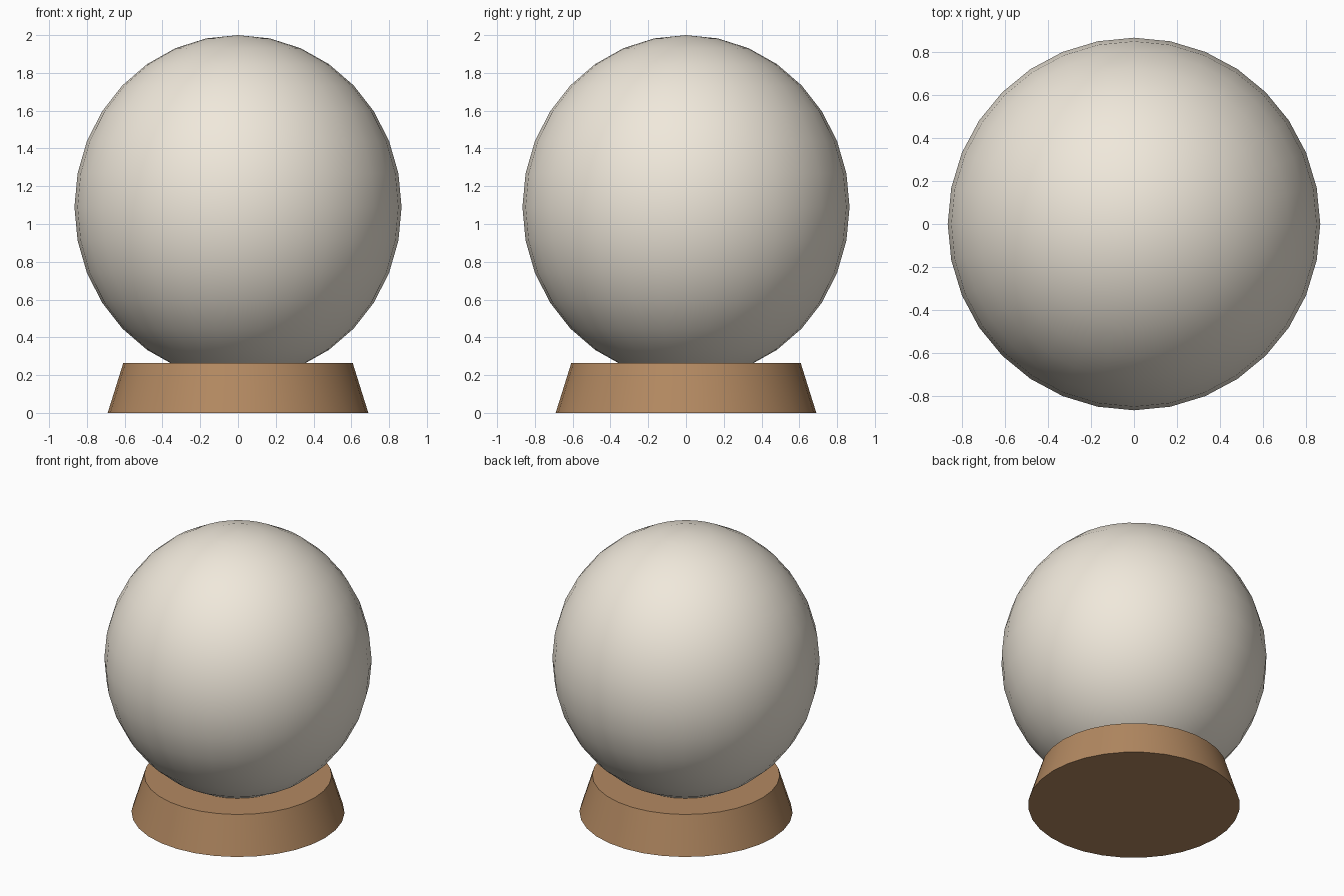
import bpy
import math

default = bpy.data.objects.get("Cube")
if default:
    bpy.data.objects.remove(default, do_unlink=True)


def material(name, colour):
    mat = bpy.data.materials.new(name)
    mat.use_nodes = True
    mat.diffuse_color = colour
    mat.node_tree.nodes["Principled BSDF"].inputs["Base Color"].default_value = colour
    return mat


def finish(name, mat):
    obj = bpy.context.object
    obj.name = obj.data.name = name
    obj.data.materials.append(mat)
    bpy.ops.object.transform_apply(location=False, rotation=False, scale=True)
    bpy.ops.object.shade_smooth_by_angle(angle=math.radians(30))
    return obj


SIDES = 32
BASE_HEIGHT = 0.265
GLOBE_RADIUS = 0.866
GLOBE_HALF_HEIGHT = 0.91

# Tapered wooden stand
bpy.ops.mesh.primitive_cone_add(vertices=SIDES, radius1=0.69, radius2=0.607,
                                depth=BASE_HEIGHT, location=(0, 0, BASE_HEIGHT / 2))
finish("stand", material("wood", (0.45, 0.25, 0.12, 1)))

# Slightly tall globe sunk into the stand
bpy.ops.mesh.primitive_uv_sphere_add(segments=SIDES, ring_count=SIDES // 2, radius=1,
                                     location=(0, 0, 2 - GLOBE_HALF_HEIGHT))
bpy.context.object.scale = (GLOBE_RADIUS, GLOBE_RADIUS, GLOBE_HALF_HEIGHT)
finish("globe", material("cream", (0.87, 0.81, 0.71, 1)))
